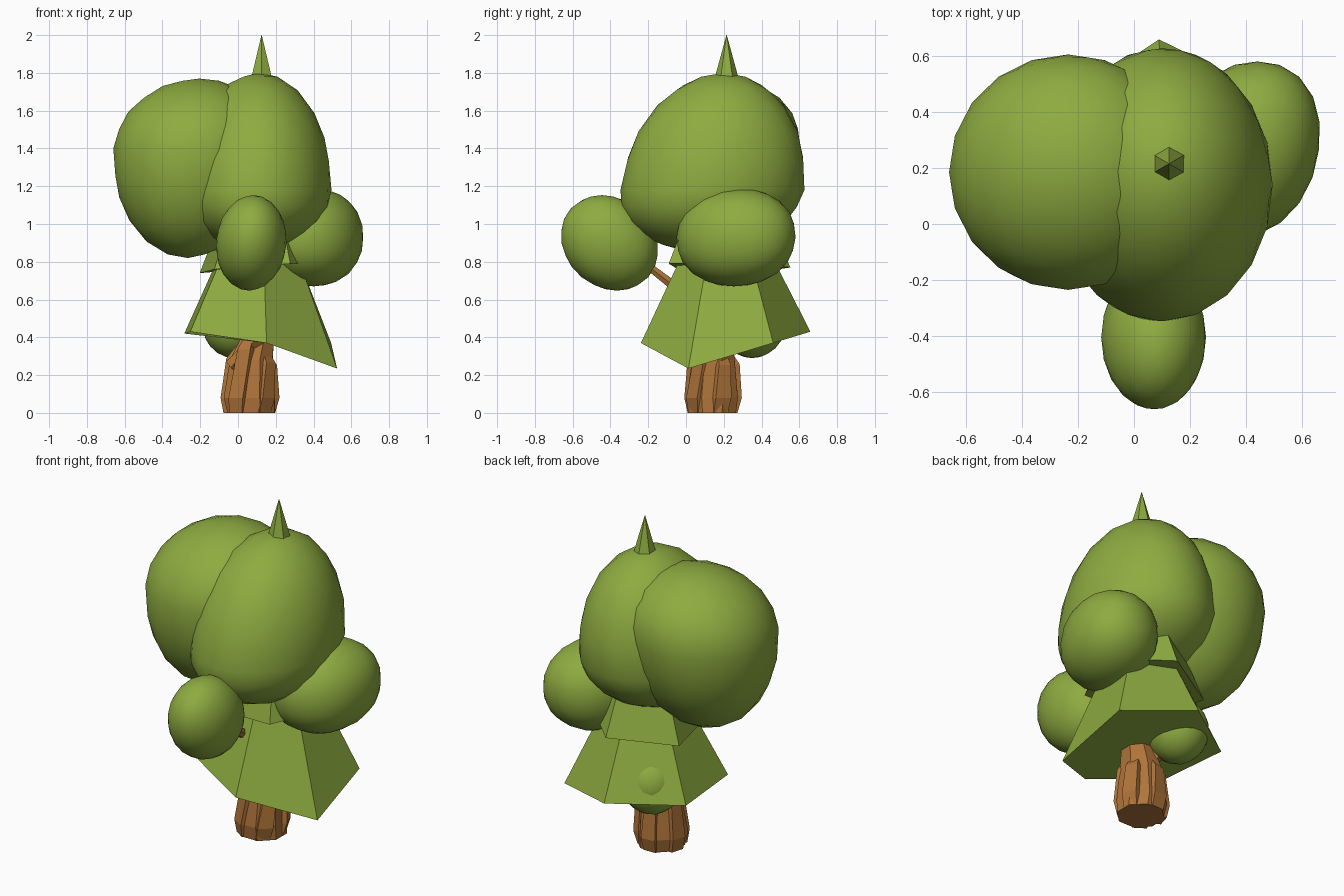
import bpy, bmesh, math, random
from mathutils import Vector

if "Cube" in bpy.data.objects:
    bpy.data.objects.remove(bpy.data.objects["Cube"])
random.seed(4)

def material(name, col):
    m = bpy.data.materials.new(name)
    m.diffuse_color = (*col, 1)
    m.use_nodes = True
    m.node_tree.nodes["Principled BSDF"].inputs["Base Color"].default_value = m.diffuse_color
    return m

GREEN = material("leaf_green", (0.27, 0.41, 0.052))
BROWN = material("bark_brown", (0.43, 0.175, 0.042))

def finish(bm, name, mat, smooth=False):
    bmesh.ops.recalc_face_normals(bm, faces=bm.faces[:])
    me = bpy.data.meshes.new(name)
    bm.to_mesh(me)
    bm.free()
    me.materials.append(mat)
    for p in me.polygons:
        p.use_smooth = smooth
    ob = bpy.data.objects.new(name, me)
    bpy.context.collection.objects.link(ob)
    return ob

def loft(name, rings, mat):
    """Skin a list of vertex rings and cap both ends."""
    bm = bmesh.new()
    vr = [[bm.verts.new(p) for p in r] for r in rings]
    n = len(vr[0])
    for a, b in zip(vr, vr[1:]):
        for i in range(n):
            j = (i + 1) % n
            bm.faces.new((a[i], a[j], b[j], b[i]))
    bm.faces.new(vr[0][::-1])
    bm.faces.new(vr[-1])
    return finish(bm, name, mat)

def ring(cx, cy, z, r, n=6, start=-86):
    """Level polygon; z may be a list of heights, one per corner."""
    out = []
    for i in range(n):
        a = math.radians(start + 360 / n * i)
        h = z[i] if isinstance(z, (list, tuple)) else z
        out.append((cx + r * math.cos(a), cy + r * math.sin(a), h))
    return out

def blob(name, c, r, up, down, lean=(0, 0), skew=0.0, power=2.0):
    """Rounded foliage clump: own heights above and below its widest level, leaned and skewed."""
    bm = bmesh.new()
    bmesh.ops.create_icosphere(bm, subdivisions=3, radius=1)
    for v in bm.verts:
        n = sum(abs(k) ** power for k in v.co) ** (1 / power)
        x, y, z = v.co / n
        v.co = (c[0] + r[0] * x + lean[0] * z + skew * y,
                c[1] + r[1] * y + lean[1] * z,
                c[2] + (up if z > 0 else down) * z)
    return finish(bm, name, GREEN, True)

def limb(name, a, b, r0, r1, n=6):
    """Tapered straight branch."""
    a, b = Vector(a), Vector(b)
    q = (b - a).to_track_quat('Z', 'Y')
    rings = []
    for p, r in ((a, r0), (b, r1)):
        rings.append([p + q @ Vector((r * math.cos(math.tau * i / n),
                                      r * math.sin(math.tau * i / n), 0)) for i in range(n)])
    return loft(name, rings, BROWN)

# foliage clumps
blob("leaf_clump_large_right", (0.10, 0.14, 1.18), (0.395, 0.487), 0.62, 0.325, (0.01, 0.06))
blob("leaf_clump_large_left", (-0.235, 0.185, 1.40), (0.425, 0.42), 0.37, 0.58, (0.03, 0.03))
blob("leaf_clump_small_right", (0.40, 0.265, 0.93), (0.26, 0.315), 0.26, 0.26, (0, 0.01), 0.04, 2.15)
blob("leaf_clump_small_front", (0.07, -0.405, 0.9), (0.187, 0.255), 0.253, 0.253, (0.01, -0.04))
blob("leaf_clump_low_back", (-0.02, 0.35, 0.475), (0.17, 0.178), 0.185, 0.185)

# six-sided and five-sided skirts and pointed top
CX, CY = 0.12, 0.21
loft("lower_skirt", [ring(CX, CY, [.37, .235, .37, .43, .42, .43], .45),
                     ring(CX, CY, [.84, .80, .84, .86, .86, .86], .23)], GREEN)
loft("middle_skirt", [ring(CX - .01, CY, [.80, .77, .74, .76, .79], .345, 5, 11),
                      ring(CX, CY, 1.25, .14, 5, 11)], GREEN)
loft("top_spike", [ring(CX + .005, CY + .005, 1.77, .064, 6, -90),
                   ring(CX + .005, CY + .005, 2.0, .001, 6, -90)], GREEN)

# trunk core
TX, TY = 0.07, 0.14
loft("trunk", [ring(TX + dx, TY + dy, z, r, 8, 22) for z, r, dx, dy in
               ((0, .135, 0, 0), (.08, .146, -.01, 0), (.28, .122, 0, .005),
                (.42, .09, .04, .02), (.9, .065, .05, .06))], BROWN)

# broad bark plates wrapped round the trunk, leaning and chamfered at the top
N = 5
for i in range(N):
    a = math.radians(360 / N * i + 20)
    lean = random.uniform(0.1, 0.3)
    top = random.uniform(0.30, 0.42)
    rings = []
    for z, r, w in ((0, .131, .05), (.08, .15, .055), (top - .06, .132, .045), (top, .09, .03)):
        b = a + lean * z / top
        out, side = Vector((math.cos(b), math.sin(b), 0)), Vector((-math.sin(b), math.cos(b), 0))
        c = Vector((TX - .01 + .05 * z, TY + .03 * z, z))
        rings.append([c + out * r - side * w * .8, c + out * r + side * w * .8,
                      c + out * (r - .05) + side * w, c + out * (r - .05) - side * w])
    loft(f"bark_plate_{i + 1}", rings, BROWN)

# branches
limb("branch_front", (.08, .12, .53), (.07, -.32, .87), .035, .018)
limb("branch_right", (.10, .18, .55), (.35, .25, .85), .035, .02)
limb("branch_low_back", (.08, .15, .25), (0, .31, .45), .05, .03)
limb("branch_low_front", (-.03, .09, .24), (.13, .06, .42), .045, .035, 4)
